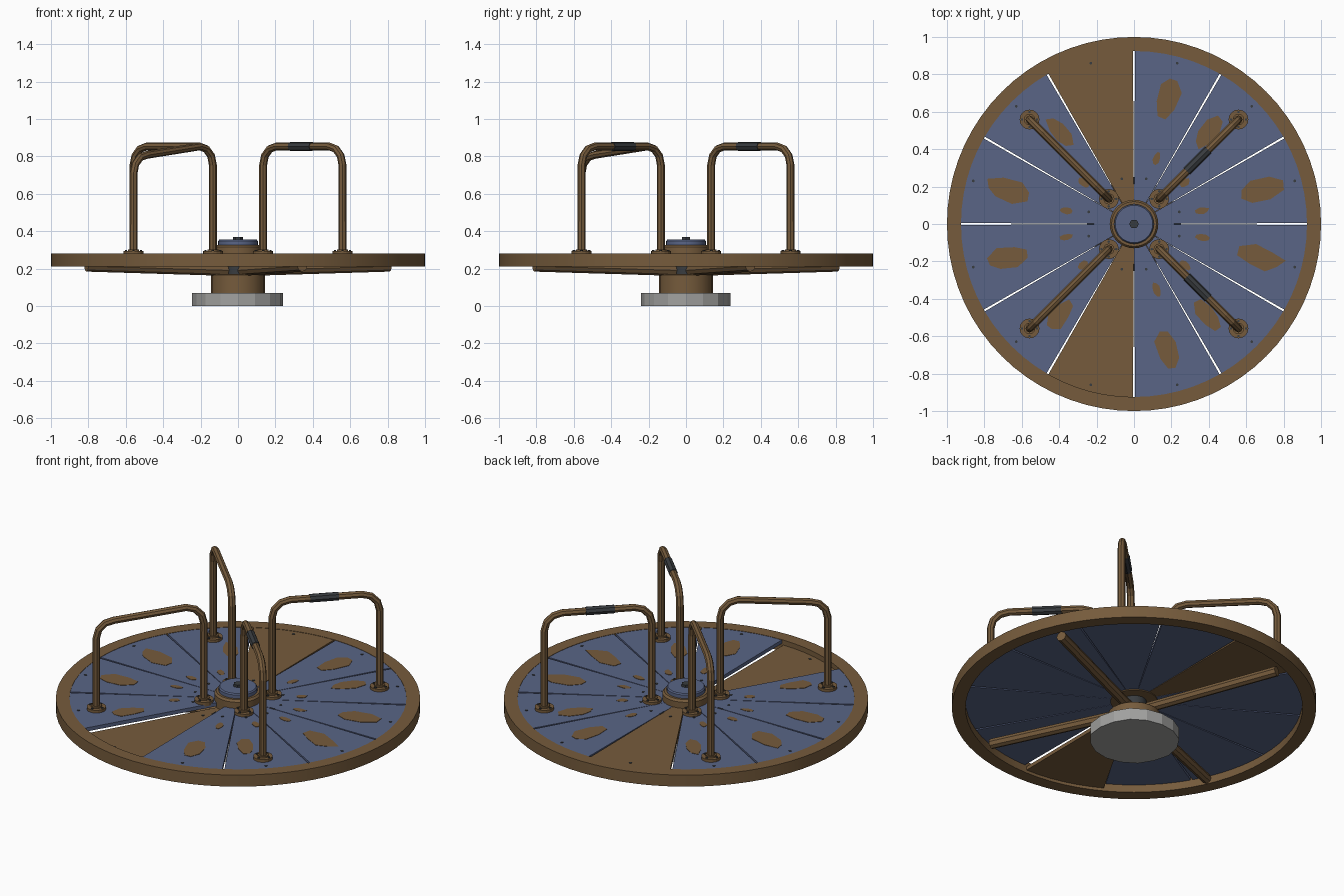
import bpy, bmesh, math, random
from math import sin, cos, pi, radians
from mathutils import Vector, Matrix

random.seed(4)
if "Cube" in bpy.data.objects:
    bpy.data.objects.remove(bpy.data.objects["Cube"], do_unlink=True)


def material(name, rgb):
    m = bpy.data.materials.new(name)
    m.use_nodes = True
    m.diffuse_color = (*rgb, 1)
    m.node_tree.nodes["Principled BSDF"].inputs["Base Color"].default_value = (*rgb, 1)
    return m


RUST = material("rusty_brown", (0.18, 0.105, 0.045))
BLUE = material("faded_blue", (0.10, 0.13, 0.24))
DARK = material("dark_rubber", (0.04, 0.045, 0.05))
STONE = material("concrete_grey", (0.36, 0.36, 0.35))


def polar(r, a, z=0.0):
    return Vector((r * cos(a), r * sin(a), z))


def add_mesh(name, mesh, mat):
    ob = bpy.data.objects.new(name, mesh)
    bpy.context.scene.collection.objects.link(ob)
    mesh.materials.clear()
    mesh.materials.append(mat)
    return ob


def from_bmesh(name, bm, mat):
    bmesh.ops.recalc_face_normals(bm, faces=bm.faces)
    me = bpy.data.meshes.new(name)
    bm.to_mesh(me)
    bm.free()
    return add_mesh(name, me, mat)


def prism(name, outline, z0, z1, mat):
    """Flat outline extruded from z0 up to z1."""
    bm = bmesh.new()
    face = bm.faces.new([bm.verts.new((p.x, p.y, z0)) for p in outline])
    ext = bmesh.ops.extrude_face_region(bm, geom=[face])["geom"]
    verts = [v for v in ext if isinstance(v, bmesh.types.BMVert)]
    bmesh.ops.translate(bm, vec=(0, 0, z1 - z0), verts=verts)
    return from_bmesh(name, bm, mat)


def rod(name, p, q, radius, mat, sides=8):
    """Cylinder between two points."""
    d = q - p
    bm = bmesh.new()
    turn = d.to_track_quat('Z', 'Y').to_matrix().to_4x4()
    bmesh.ops.create_cone(bm, cap_ends=True, segments=sides, radius1=radius, radius2=radius,
                          depth=d.length, matrix=Matrix.Translation((p + q) / 2) @ turn)
    return from_bmesh(name, bm, mat)


def lathe(name, profile, mat, sides=32, closed=False):
    """Spin an (r, z) profile about the z axis."""
    bm = bmesh.new()
    rings = [[bm.verts.new(polar(r, 2 * pi * i / sides, z)) for i in range(sides)]
             for r, z in profile]
    pairs = list(zip(rings, rings[1:]))
    if closed:
        pairs.append((rings[-1], rings[0]))
    else:
        bm.faces.new(rings[0])
        bm.faces.new(rings[-1])
    for a, b in pairs:
        for i in range(sides):
            j = (i + 1) % sides
            bm.faces.new((a[i], a[j], b[j], b[i]))
    ob = from_bmesh(name, bm, mat)
    bpy.ops.object.select_all(action='DESELECT')
    ob.select_set(True)
    bpy.context.view_layer.objects.active = ob
    bpy.ops.object.shade_smooth_by_angle(angle=radians(25))
    return ob


def tube(name, points, radius, mat):
    """Eight-sided pipe along a path."""
    cu = bpy.data.curves.new(name + "_path", 'CURVE')
    cu.dimensions = '3D'
    cu.bevel_depth = radius
    cu.bevel_resolution = 2
    cu.use_fill_caps = True
    sp = cu.splines.new('POLY')
    sp.points.add(len(points) - 1)
    for sp_pt, p in zip(sp.points, points):
        sp_pt.co = (*p, 1)
    helper = bpy.data.objects.new(name + "_path", cu)
    bpy.context.scene.collection.objects.link(helper)
    dg = bpy.context.evaluated_depsgraph_get()
    me = bpy.data.meshes.new_from_object(helper.evaluated_get(dg))
    bpy.data.objects.remove(helper, do_unlink=True)
    for f in me.polygons:
        f.use_smooth = False
    return add_mesh(name, me, mat)


def patch(name, r, a, length, width, z):
    """Thin worn spot, long in the radial direction."""
    out, across = polar(1, a), polar(1, a + pi / 2)
    pts = []
    for i in range(8):
        t = 2 * pi * i / 8 + 0.3
        k = random.uniform(0.8, 1.1)
        pts.append(polar(r, a) + out * cos(t) * length / 2 * k + across * sin(t) * width / 2 * k)
    prism(name, pts, z - 0.002, z + 0.002, RUST)


# Concrete footing, slightly uneven
SIDES = 16
footing = [polar(random.uniform(0.238, 0.25), 2 * pi * i / SIDES) for i in range(SIDES)]
prism("footing", footing, 0, 0.07, STONE)

# Hub, axle, cap and top bolt
lathe("hub_base", [(0.145, 0.065), (0.145, 0.165), (0.135, 0.172)], RUST, 20)
lathe("axle", [(0.07, 0.15), (0.07, 0.3)], DARK, 16)
lathe("hub_collar", [(0.13, 0.25), (0.13, 0.315), (0.12, 0.327)], RUST)
lathe("hub_cap", [(0.106, 0.325), (0.106, 0.348), (0.1, 0.355)], BLUE)
lathe("top_bolt", [(0.026, 0.35), (0.026, 0.37)], DARK, 6)

# Outer rim
lathe("rim", [(0.925, 0.21), (1, 0.21), (1, 0.28), (0.925, 0.28)], RUST, 72, closed=True)

# Deck of twelve wedges: two bare, one of them sagging
GAP = radians(0.35)
TOP = 0.278
for k in range(12):
    a0, a1 = radians(30 * k) + GAP, radians(30 * k + 30) - GAP
    mid = (a0 + a1) / 2
    bare = k in (3, 8)
    top = 0.25 if k == 8 else TOP
    arc = [polar(0.927, a0 + (a1 - a0) * i / 6) for i in range(7)]
    wedge = arc + [polar(0.1, a1), polar(0.1, a0)]
    prism(f"deck_panel_{k}", wedge, top - 0.022, top, RUST if bare else BLUE)
    for r in (0.25, 0.89):
        rod(f"deck_bolt_{k}", polar(r, mid, top - 0.01), polar(r, mid, top + 0.003), 0.008, DARK, 6)
    if bare:
        continue
    if k % 3 == 1:  # panels that carry a handle
        side = 1 if k in (1, 7) else -1
        patch(f"worn_spot_{k}", 0.63, mid + side * radians(6), 0.2, 0.1, top)
        patch(f"small_worn_spot_{k}", 0.35, mid - side * radians(6), 0.07, 0.04, top)
    else:
        patch(f"worn_spot_{k}", 0.7, mid, 0.26, 0.125, top)
        patch(f"small_worn_spot_{k}", 0.37, mid + radians(4 if k % 2 else -4), 0.08, 0.04, top)

# Small dark clips at the inner seams
for k in range(4):
    a = k * pi / 2
    rod(f"seam_clip_{k}", polar(0.215, a, TOP), polar(0.25, a, TOP), 0.004, DARK, 4)

# Support arms below the deck
for k in range(4):
    a = radians(23) + k * pi / 2
    rod(f"support_arm_{k}", polar(0.06, a, 0.19), polar(0.88, a, 0.213), 0.029, RUST)

# Four radial handles with flanged feet; one is bent down, two have grips
R_IN, R_OUT, Z_BAR, BEND = 0.19, 0.79, 0.853, 0.1
for k in range(4):
    a = radians(45 + 90 * k)
    drop = 0.045 if k == 2 else 0
    path = [polar(R_IN, a, 0.27)]
    for i in range(4):
        t = i * pi / 6
        path.append(polar(R_IN + BEND * (1 - cos(t)), a, Z_BAR - BEND * (1 - sin(t))))
    for i in range(4):
        t = i * pi / 6
        path.append(polar(R_OUT - BEND * (1 - sin(t)), a, Z_BAR - drop - BEND * (1 - cos(t))))
    path.append(polar(R_OUT, a, 0.27))
    tube(f"handle_{k}", path, 0.021, RUST)
    if k in (0, 3):
        rod(f"grip_{k}", polar(0.4, a, Z_BAR), polar(0.56, a, Z_BAR), 0.025, DARK)
    for label, r in (("inner", R_IN), ("outer", R_OUT)):
        foot = polar(r, a)
        up = Vector((0, 0, 1))
        rod(f"{label}_foot_{k}", foot + up * 0.27, foot + up * 0.294, 0.053, RUST, 16)
        rod(f"{label}_foot_collar_{k}", foot + up * 0.29, foot + up * 0.303, 0.03, RUST, 12)
        for j in range(4):
            spot = foot + polar(0.04, a + pi / 4 + j * pi / 2)
            rod(f"{label}_foot_bolt_{k}", spot + up * 0.29, spot + up * 0.299, 0.007, DARK, 6)
